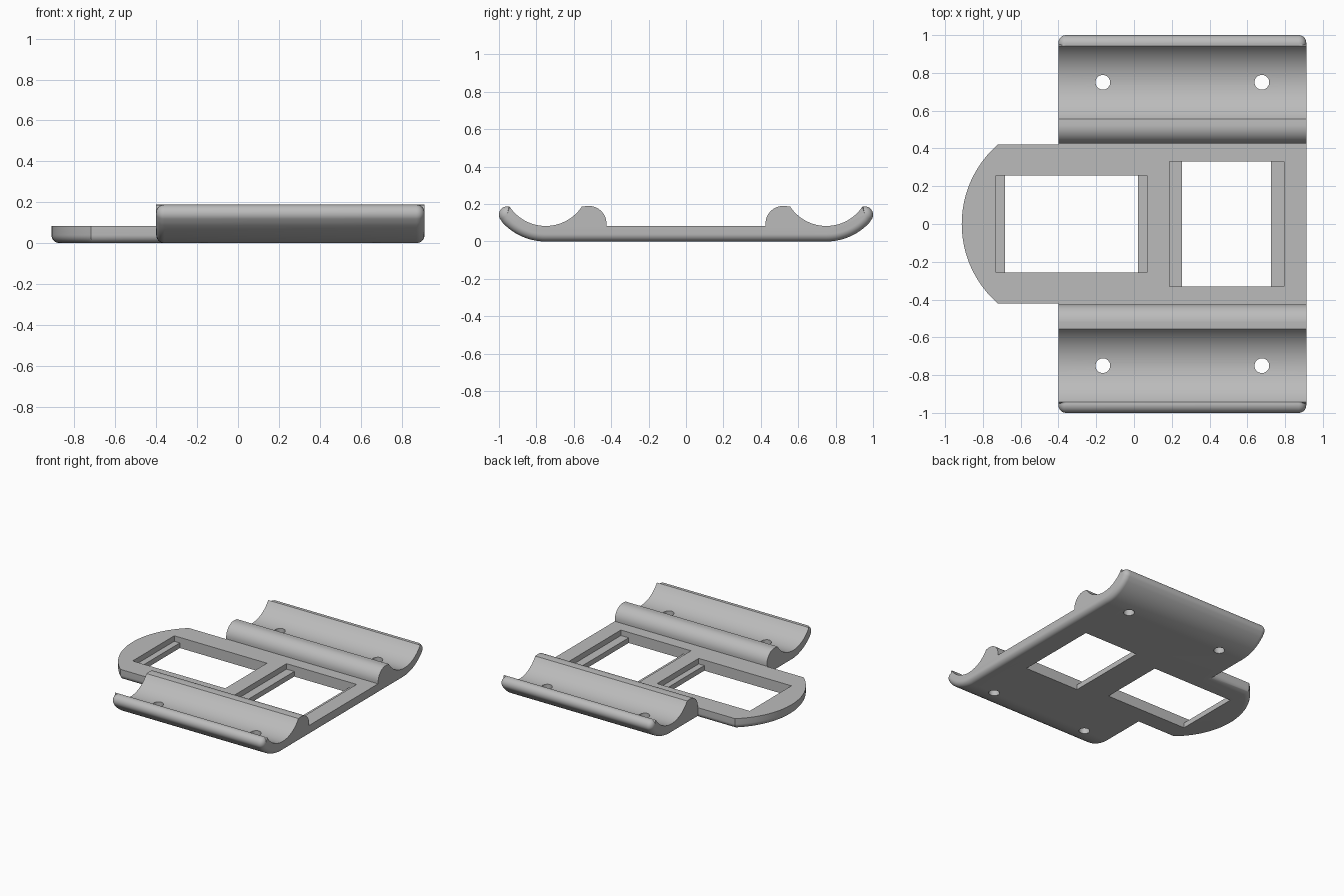
import bpy, bmesh
from math import sin, cos, radians, sqrt, atan2, pi

cube = bpy.data.objects.get("Cube")
if cube:
    bpy.data.objects.remove(cube)

grey = bpy.data.materials.new("light grey")
grey.use_nodes = True
colour = (0.5, 0.5, 0.5, 1)
grey.diffuse_color = colour
grey.node_tree.nodes["Principled BSDF"].inputs["Base Color"].default_value = colour

FILLET = 0.04
HALF_X = 0.912
BODY_LEFT = -0.40
PLATE_TOP = 0.083


def arc(cy, cz, r, a0, a1, n):
    """Points on an arc, each with its outward direction."""
    angles = [radians(a0 + (a1 - a0) * i / n) for i in range(n + 1)]
    return [(cy + r * cos(a), cz + r * sin(a), cos(a), sin(a)) for a in angles]


def loft(name, loops):
    """Skin a list of matching closed loops and cap both ends."""
    bm = bmesh.new()
    rings = [[bm.verts.new(p) for p in loop] for loop in loops]
    for a, b in zip(rings, rings[1:]):
        for i in range(len(a)):
            j = (i + 1) % len(a)
            bm.faces.new((a[i], a[j], b[j], b[i]))
    bm.faces.new(rings[0])
    bm.faces.new(rings[-1])
    bmesh.ops.recalc_face_normals(bm, faces=bm.faces)
    mesh = bpy.data.meshes.new(name)
    bm.to_mesh(mesh)
    bm.free()
    obj = bpy.data.objects.new(name, mesh)
    mesh.materials.append(grey)
    bpy.context.collection.objects.link(obj)
    return obj


def prism(name, outline, z0, z1):
    return loft(name, [[(x, y, z) for x, y in outline] for z in (z0, z1)])


def combine(target, tool, operation):
    mod = target.modifiers.new(tool.name, 'BOOLEAN')
    mod.object, mod.operation, mod.solver = tool, operation, 'EXACT'
    bpy.context.view_layer.objects.active = target
    bpy.ops.object.modifier_apply(modifier=mod.name)
    bpy.data.objects.remove(tool)


# Fillet steps: distance from the end, and how far the outer skin is drawn in
steps = []
for i in range(9):
    a = pi / 2 * i / 8
    steps.append((FILLET * (1 - cos(a)), FILLET * (1 - sin(a))))

# Cradle cross-section: rounded underside and lip, then groove and hump
outer = arc(0.75, 0.315, 0.315, -90, -40, 16)[:-1] + arc(0.955, 0.143, 0.045, -40, 100, 16)
groove = arc(0.75, 0.315, 0.232, -33.5, -146.5, 32)
hump = arc(0.52, 0.095, 0.095, 90, 180, 14)
inner = [(y, z, 0, 0) for y, z, _, _ in groove + hump] + [(0.425, PLATE_TOP, 0, 0)]
half = outer + inner
section = half + [(-y, z, -ny, nz) for y, z, ny, nz in reversed(half)]


def section_at(x, d):
    return [(x, y - d * ny, z - d * nz) for y, z, ny, nz in section]


body = loft("cradle_plate",
            [section_at(BODY_LEFT + t, d) for t, d in steps]
            + [section_at(HALF_X - t, d) for t, d in reversed(steps)])

# Rounded nose plate with a filleted lower edge
CX, R, W = -0.353, 0.559, 0.422


def nose_outline(d):
    w, r = W - d, R - d
    a = atan2(w, -sqrt(R * R - W * W) + d * 0.6)
    a = pi - atan2(w, sqrt(r * r - w * w))
    pts = [(-0.3, w)]
    for i in range(33):
        b = a + (2 * pi - 2 * a) * i / 32
        pts.append((CX + r * cos(b), r * sin(b)))
    return pts + [(-0.3, -w)]


loops = [[(x, y, t) for x, y in nose_outline(d)] for t, d in steps]
loops.append([(x, y, PLATE_TOP) for x, y in nose_outline(0)])
combine(body, loft("nose", loops), 'UNION')


# Windows: a wider recess above a narrower opening leaves a ledge at each end
def window(x0, x1, ledge, hy):
    for inset, z0 in ((0, 0.04), (ledge, -0.1)):
        a, b = x0 + inset, x1 - inset
        box = [(a, -hy), (b, -hy), (b, hy), (a, hy)]
        combine(body, prism("window_cutter", box, z0, 0.3), 'DIFFERENCE')


window(-0.73, 0.07, 0.048, 0.257)
window(0.188, 0.793, 0.067, 0.33)

# Screw holes through the grooves
for x in (-0.165, 0.677):
    for y in (-0.75, 0.75):
        ring = [(x + 0.039 * cos(2 * pi * i / 32), y + 0.039 * sin(2 * pi * i / 32))
                for i in range(32)]
        combine(body, prism("hole_cutter", ring, -0.1, 0.3), 'DIFFERENCE')

bpy.ops.object.select_all(action='DESELECT')
body.select_set(True)
bpy.context.view_layer.objects.active = body
bpy.ops.object.shade_smooth_by_angle(angle=radians(30))
